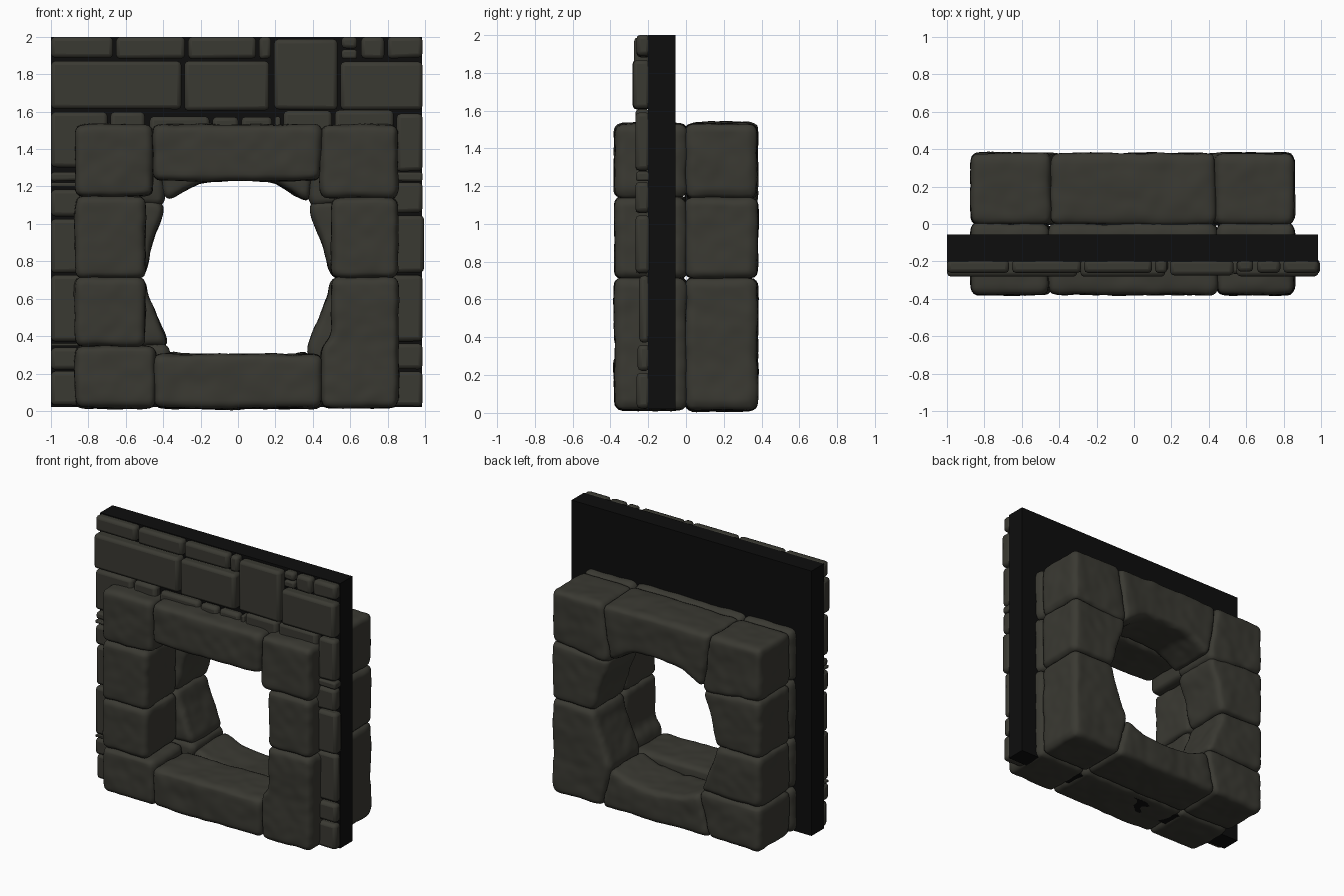
import bpy, bmesh, random
from mathutils import Vector, noise

if "Cube" in bpy.data.objects:
    bpy.data.objects.remove(bpy.data.objects["Cube"])

random.seed(4)


def material(name, rgb):
    m = bpy.data.materials.new(name)
    m.diffuse_color = (*rgb, 1)
    m.use_nodes = True
    m.node_tree.nodes["Principled BSDF"].inputs["Base Color"].default_value = m.diffuse_color
    return m


STONE = material("dark stone", (0.042, 0.041, 0.032))
MORTAR = material("black mortar", (0.004, 0.004, 0.004))


def prism(name, outline, y0, y1, mat):
    """Extrude an x-z outline from y0 to y1."""
    bm = bmesh.new()
    face = bm.faces.new([bm.verts.new((x, y0, z)) for x, z in outline])
    ext = bmesh.ops.extrude_face_region(bm, geom=[face])
    for v in ext["geom"]:
        if isinstance(v, bmesh.types.BMVert):
            v.co.y = y1
    bmesh.ops.recalc_face_normals(bm, faces=bm.faces)
    me = bpy.data.meshes.new(name)
    bm.to_mesh(me)
    bm.free()
    ob = bpy.data.objects.new(name, me)
    bpy.context.collection.objects.link(ob)
    me.materials.append(mat)
    return ob


def rect(x0, x1, z0, z1):
    return [(x0, z0), (x1, z0), (x1, z1), (x0, z1)]


def bevel(ob, width, segments):
    b = ob.modifiers.new("bevel", "BEVEL")
    b.width, b.segments = width, segments
    b.limit_method, b.angle_limit = "ANGLE", 0.6


def bake(ob):
    dg = bpy.context.evaluated_depsgraph_get()
    me = bpy.data.meshes.new_from_object(ob.evaluated_get(dg))
    ob.modifiers.clear()
    ob.data = me
    return me


def rough_block(name, outline, y0, y1):
    """Worn stone: rounded prism, remeshed and pushed about by noise."""
    ob = prism(name, outline, y0, y1, STONE)
    bevel(ob, 0.035, 3)
    r = ob.modifiers.new("remesh", "REMESH")
    r.mode, r.voxel_size = "VOXEL", 0.022
    s = ob.modifiers.new("soften", "SMOOTH")
    s.factor, s.iterations = 0.5, 3
    me = bake(ob)
    seed = Vector([random.uniform(0, 50) for _ in range(3)])
    normals = [v.normal.copy() for v in me.vertices]
    for v, n in zip(me.vertices, normals):
        d = 0.008 * noise.noise(v.co * 5 + seed) + 0.005 * noise.noise(v.co * 14 + seed)
        v.co += n * d
        v.co.z = max(v.co.z, 0.003)
    me.materials.clear()
    me.materials.append(STONE)
    me.shade_smooth()


# mortar slab with the window hole (four pieces around the opening)
slab = [("slab_top", rect(-1, .985, 1.36, 2)), ("slab_bottom", rect(-1, .985, .02, .2)),
        ("slab_left", rect(-1, -.58, .2, 1.36)), ("slab_right", rect(.58, .985, .2, 1.36))]
for name, o in slab:
    prism(name, o, -.2, -.055, MORTAR)

# front ring of squared blocks
L, R, B, T = -.872, .858, .015, 1.532
front = {
    "corner_top_left": rect(L, -.455, 1.145, T), "lintel": rect(-.46, .445, 1.23, T),
    "corner_top_right": rect(.44, R, 1.14, T), "side_left_upper": rect(L, -.495, .71, 1.15),
    "side_left_lower": rect(L, -.495, .345, .715), "corner_bottom_left": rect(L, -.44, B, .35),
    "sill": rect(-.45, .45, B, .305), "side_right_upper": rect(.5, R, .71, 1.145),
    "side_right_lower": [(.44, B), (R, B), (R, .715), (.5, .715), (.5, .4), (.44, .34)],
}
for name, o in front.items():
    rough_block("front_" + name, o, -.378, .004)

# back ring, its inner edges following a round opening
back = {
    "corner_top_left": [(L, 1.14), (L, T), (-.45, T), (-.385, 1.15), (-.395, 1.09)],
    "corner_top_right": [(R, 1.14), (R, T), (.44, T), (.375, 1.15), (.385, 1.09)],
    "lintel": [(-.455, T), (0, T + .005), (.445, T), (.38, 1.11), (.29, 1.165), (.2, 1.222),
               (0, 1.235), (-.2, 1.222), (-.3, 1.165), (-.39, 1.11)],
    "side_left_upper": [(L, .71), (L, 1.145), (-.39, 1.12), (-.405, 1.03), (-.455, .91), (-.5, .71)],
    "side_right_upper": [(R, .71), (R, 1.145), (.38, 1.12), (.395, 1.03), (.445, .91), (.5, .71)],
    "side_left_lower": [(L, .345), (L, .715), (-.5, .715), (-.48, .62), (-.365, .345)],
    "corner_bottom_left": [(L, B), (L, .35), (-.37, .36), (-.365, .31), (-.44, B)],
    "side_right_lower": [(.44, B), (R, B), (R, .715), (.5, .715), (.48, .62), (.365, .33)],
    "sill": [(-.45, B), (0, B - .005), (.45, B), (.37, .33), (.22, .265), (0, .24),
             (-.22, .265), (-.37, .33)],
}
for name, o in back.items():
    rough_block("back_" + name, o, -.004, .378)

# facing stones on the wall, row by row: (z0, z1, front y, x breaks)
rows = [
    (1.885, 2.0, -.262, [-1, -.66, -.275, .105, .185]),
    (1.61, 1.868, -.282, [-1, -.295, .175]),
    (1.61, 1.985, -.275, [.185, .54]),
    (1.935, 2.0, -.255, [.545, .645]),
    (1.885, 1.93, -.25, [.545, .645]),
    (1.885, 2.0, -.262, [.65, .79, .987]),
    (1.615, 1.868, -.28, [.54, .987]),
    (1.3, 1.6, -.265, [-1, -.69, -.49]),
    (1.4, 1.575, -.255, [-.48, -.145, .01, .19, .235]),
    (1.4, 1.605, -.268, [.235, .51, .84]),
    (1.285, 1.59, -.268, [.84, .987]),
]
# stones either side of the window, up the wall
left = [.02, .22, .345, .37, .73, 1.03, 1.19, 1.225, 1.285]
right = [.02, .215, .365, .73, 1.05, 1.225, 1.28]
for i in range(len(left) - 1):
    rows.append((left[i] + .006, left[i + 1] - .006, random.uniform(-.27, -.245), [-1, -.65]))
for i in range(len(right) - 1):
    rows.append((right[i] + .006, right[i + 1] - .006, random.uniform(-.27, -.245),
                 [.65, .995 if i == 3 else .987]))

n = 0
for z0, z1, y, xs in rows:
    for x0, x1 in zip(xs, xs[1:]):
        n += 1
        a = x0 if x0 == -1 else x0 + .008
        b = x1 if x1 > .98 else x1 - .008
        # slightly crooked outline
        j = lambda: random.uniform(-.006, .006)
        zt = z1 if z1 == 2 else z1 + j() * .5
        o = [(a, z0 + j()), (b, z0 + j()), (b, zt), (a, zt)]
        ob = prism(f"wall_stone_{n}", o, y, -.19, STONE)
        bevel(ob, min(.022, .3 * (z1 - z0), .3 * (b - a)), 2)
        bpy.context.view_layer.objects.active = ob
        bpy.ops.object.select_all(action="DESELECT")
        ob.select_set(True)
        bpy.ops.object.shade_smooth_by_angle(angle=.7)
